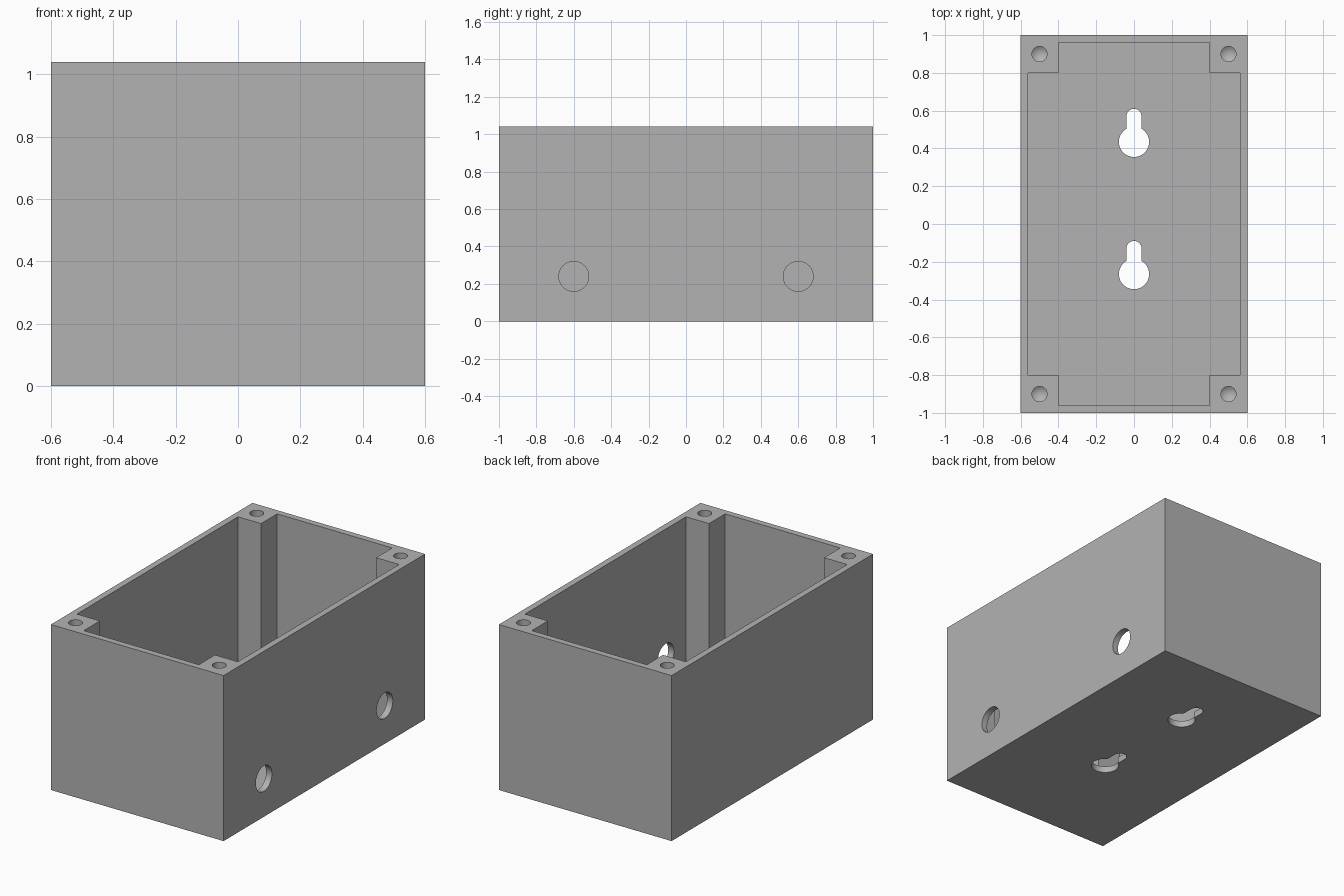
import bpy, bmesh
from math import pi, sin, cos, sqrt, asin, radians
from mathutils import Matrix

cube = bpy.data.objects.get("Cube")
if cube:
    bpy.data.objects.remove(cube, do_unlink=True)

WIDTH, LENGTH, HEIGHT = 1.2, 2.0, 1.04
WALL, POST = 0.04, 0.2
HX, HY = WIDTH / 2, LENGTH / 2

grey = bpy.data.materials.new("plain grey")
grey.use_nodes = True
colour = (0.45, 0.45, 0.45, 1)
grey.diffuse_color = colour
grey.node_tree.nodes["Principled BSDF"].inputs["Base Color"].default_value = colour


def arc(cx, cy, r, start, end, steps):
    return [(cx + r * cos(start + (end - start) * i / steps),
             cy + r * sin(start + (end - start) * i / steps)) for i in range(steps + 1)]


def finish(name, bm):
    bmesh.ops.recalc_face_normals(bm, faces=bm.faces)
    mesh = bpy.data.meshes.new(name)
    bm.to_mesh(mesh)
    bm.free()
    mesh.materials.append(grey)
    obj = bpy.data.objects.new(name, mesh)
    bpy.context.collection.objects.link(obj)
    return obj


def prism(name, outline, z0, z1):
    bm = bmesh.new()
    face = bm.faces.new([bm.verts.new((x, y, z0)) for x, y in outline])
    top = bmesh.ops.extrude_face_region(bm, geom=[face])["geom"]
    bmesh.ops.translate(bm, vec=(0, 0, z1 - z0),
                        verts=[v for v in top if isinstance(v, bmesh.types.BMVert)])
    return finish(name, bm)


def cut(target, cutter):
    cutter.hide_render = True
    mod = target.modifiers.new(cutter.name, "BOOLEAN")
    mod.operation, mod.solver, mod.object = "DIFFERENCE", "EXACT", cutter
    bpy.context.view_layer.objects.active = target
    bpy.ops.object.modifier_apply(modifier=mod.name)
    bpy.data.objects.remove(cutter, do_unlink=True)


# Solid block for the enclosure
box = prism("enclosure_box", [(-HX, -HY), (HX, -HY), (HX, HY), (-HX, HY)], 0, HEIGHT)

# Cavity that leaves thin walls, a floor and four square corner posts
ox, oy, ix, iy = HX - WALL, HY - WALL, HX - POST, HY - POST
quarter = [(ox, iy), (ix, iy), (ix, oy)]
cavity = (quarter + [(-x, y) for x, y in reversed(quarter)]
          + [(-x, -y) for x, y in quarter] + [(x, -y) for x, y in reversed(quarter)])
cut(box, prism("cavity_cutter", cavity, WALL, HEIGHT + 0.1))

# Keyhole mounting slots through the floor
R, S = 0.08, 0.04
a = asin(S / R)
for cy in (0.435, -0.265):
    keyhole = arc(0, cy, R, pi / 2 + a, 5 * pi / 2 - a, 40) + arc(0, cy + 0.135, S, 0, pi, 20)
    cut(box, prism("keyhole_cutter", keyhole, -0.1, WALL + 0.1))

# Cable holes through the left wall only
for y in (-0.6, 0.6):
    hole = prism("cable_hole_cutter", arc(0, 0, 0.08, 0, 2 * pi, 48)[:-1], -0.1, 0.1)
    hole.data.transform(Matrix.Translation((HX, y, 0.24)) @ Matrix.Rotation(pi / 2, 4, "Y"))
    cut(box, hole)

# Blind screw holes with pointed ends in the post tops
for x in (-0.5, 0.5):
    for y in (-0.9, 0.9):
        bm = bmesh.new()
        rings = [[bm.verts.new((x + px, y + py, z)) for px, py in arc(0, 0, 0.04, 0, 2 * pi, 32)[:-1]]
                 for z in (HEIGHT + 0.1, HEIGHT - 0.4)]
        tip = bm.verts.new((x, y, HEIGHT - 0.43))
        bm.faces.new(rings[0])
        for i in range(32):
            j = (i + 1) % 32
            bm.faces.new((rings[0][i], rings[0][j], rings[1][j], rings[1][i]))
            bm.faces.new((rings[1][i], rings[1][j], tip))
        cut(box, finish("screw_hole_cutter", bm))

# Smooth bores with crisp edges
bpy.ops.object.select_all(action="DESELECT")
box.select_set(True)
bpy.context.view_layer.objects.active = box
bpy.ops.object.shade_smooth_by_angle(angle=radians(30))
